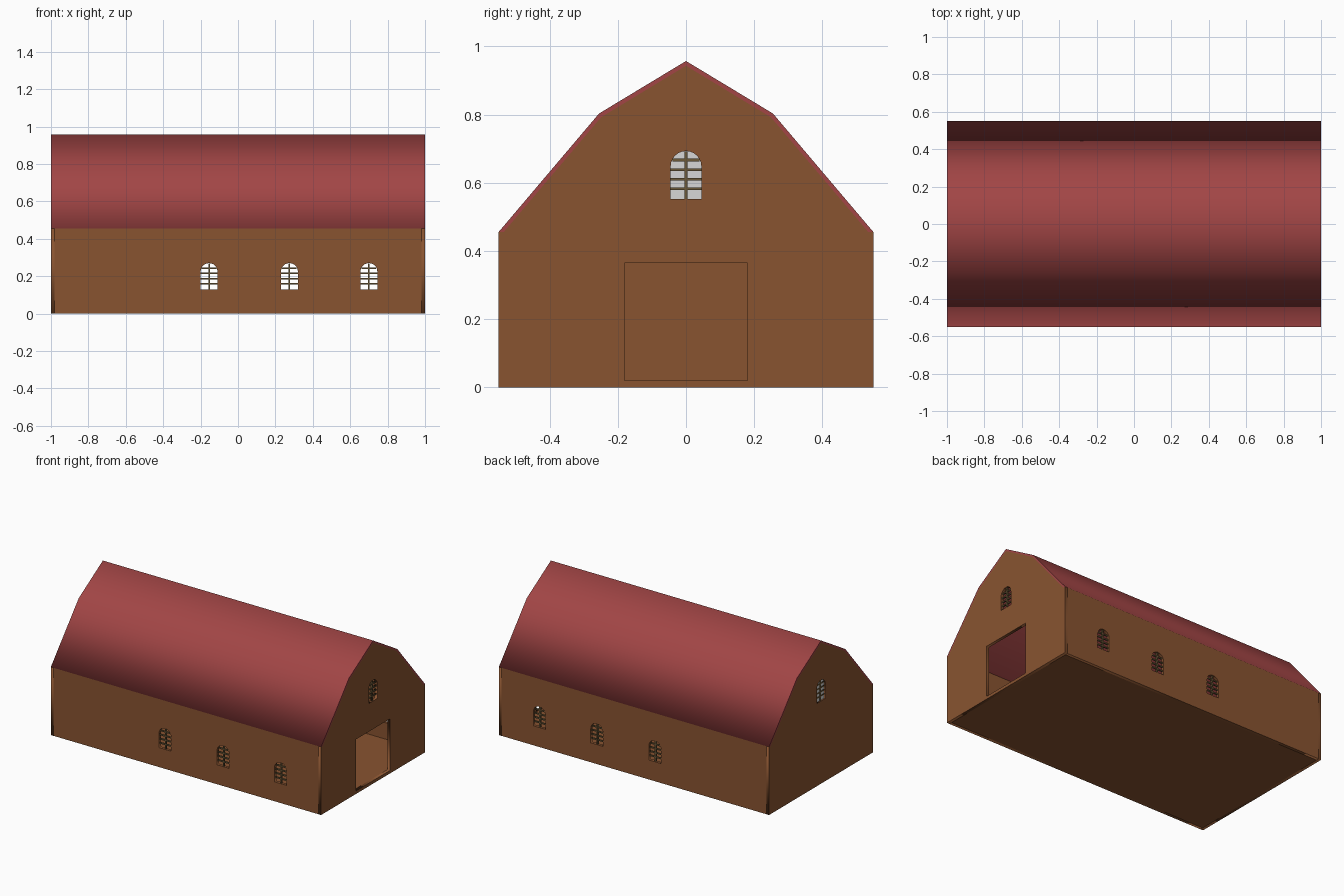
import bpy, math

if "Cube" in bpy.data.objects:
    bpy.data.objects.remove(bpy.data.objects["Cube"])

T = 0.02            # wall thickness
R, WH = 0.045, 0.14  # window half width and height


def material(name, rgb):
    m = bpy.data.materials.new(name)
    m.diffuse_color = (*rgb, 1)
    m.use_nodes = True
    m.node_tree.nodes["Principled BSDF"].inputs["Base Color"].default_value = m.diffuse_color
    return m


BROWN = material("brown wood", (0.25, 0.088, 0.03))
RED = material("red roof", (0.36, 0.06, 0.06))
OLIVE = material("olive frame", (0.15, 0.10, 0.04))
GREY = material("pale glass", (0.68, 0.68, 0.68))

SIDE = (math.pi / 2, 0, 0)             # drawing plane x, z
END = (math.pi / 2, 0, math.pi / 2)    # drawing plane y, z


def plate(name, outlines, thick, loc, rot, mat):
    """Extruded flat outline; outlines after the first are holes."""
    cu = bpy.data.curves.new(name, 'CURVE')
    cu.dimensions = '2D'
    cu.fill_mode = 'BOTH'
    cu.extrude = thick / 2
    for pts in outlines:
        sp = cu.splines.new('POLY')
        sp.points.add(len(pts) - 1)
        for p, (u, v) in zip(sp.points, pts):
            p.co = (u, v, 0, 1)
        sp.use_cyclic_u = True
    cu.materials.append(mat)
    ob = bpy.data.objects.new(name, cu)
    ob.location, ob.rotation_euler = loc, rot
    bpy.context.collection.objects.link(ob)
    bpy.ops.object.select_all(action='DESELECT')
    ob.select_set(True)
    bpy.context.view_layer.objects.active = ob
    bpy.ops.object.convert(target='MESH')
    return bpy.context.object


def rect(u0, u1, v0, v1):
    return [(u0, v0), (u1, v0), (u1, v1), (u0, v1)]


def arch(u, v):
    """Round-topped window outline with its sill centre at u, v."""
    s = v + WH - R
    top = [(u + R * math.cos(a), s + R * math.sin(a))
           for a in (math.pi * i / 12 for i in range(13))]
    return [(u - R, v), (u + R, v)] + top


def window_bars(name, u, v, loc, rot):
    """One upright and four cross bars fitted to the arch."""
    b = 0.004
    plate(name + "_upright", [rect(u - b, u + b, v, v + WH - 0.001)],
          0.012, loc, rot, OLIVE)
    for i in range(1, 5):
        h = WH * (0.01 + 0.2 * i)
        over = max(0, h + b - (WH - R))
        w = math.sqrt(R * R - over * over)
        plate(f"{name}_crossbar_{i}", [rect(u - w, u + w, v + h - b, v + h + b)],
              0.010, loc, rot, OLIVE)


# long side walls with three windows each
for label, s in (("front", -1), ("back", 1)):
    loc = (0, s * (0.55 - T / 2), 0)
    xs = (-0.155, 0.275, 0.70)
    plate(label + "_wall", [rect(-1 + T, 1 - T, 0, 0.455)] + [arch(x, 0.13) for x in xs],
          T, loc, SIDE, BROWN)
    for i, x in enumerate(xs):
        window_bars(f"{label}_window_{i + 1}", x, 0.13, loc, SIDE)

# gable walls; the right one has the doorway
half = [(0.55, 0), (0.55, 0.455), (0.535, 0.455), (0.249, 0.792)]
gable = half + [(0, 0.943)] + [(-u, v) for u, v in reversed(half)]
for label, s in (("left", -1), ("right", 1)):
    loc = (s * (1 - T / 2), 0, 0)
    holes = [arch(0, 0.553)]
    if s > 0:
        holes.append(rect(-0.18, 0.18, 0.02, 0.365))
    plate(label + "_gable", [gable] + holes, T, loc, END, BROWN)
    window_bars(label + "_gable_window", 0, 0.553, loc, END)
plate("left_gable_glass", [arch(0, 0.553)], 0.003, (-1 + T / 2, 0, 0), END, GREY)

# gambrel roof shell
outer = [(0.55, 0.455), (0.255, 0.803), (0, 0.957), (-0.255, 0.803), (-0.55, 0.455)]
inner = [(-0.535, 0.455), (-0.249, 0.792), (0, 0.943), (0.249, 0.792), (0.535, 0.455)]
plate("roof", [outer + inner], 2.0, (0, 0, 0), END, RED)

# floor slab
plate("floor", [rect(-1 + T, 1 - T, -0.55 + T, 0.55 - T)], 0.02,
      (0, 0, 0.01), (0, 0, 0), BROWN)
